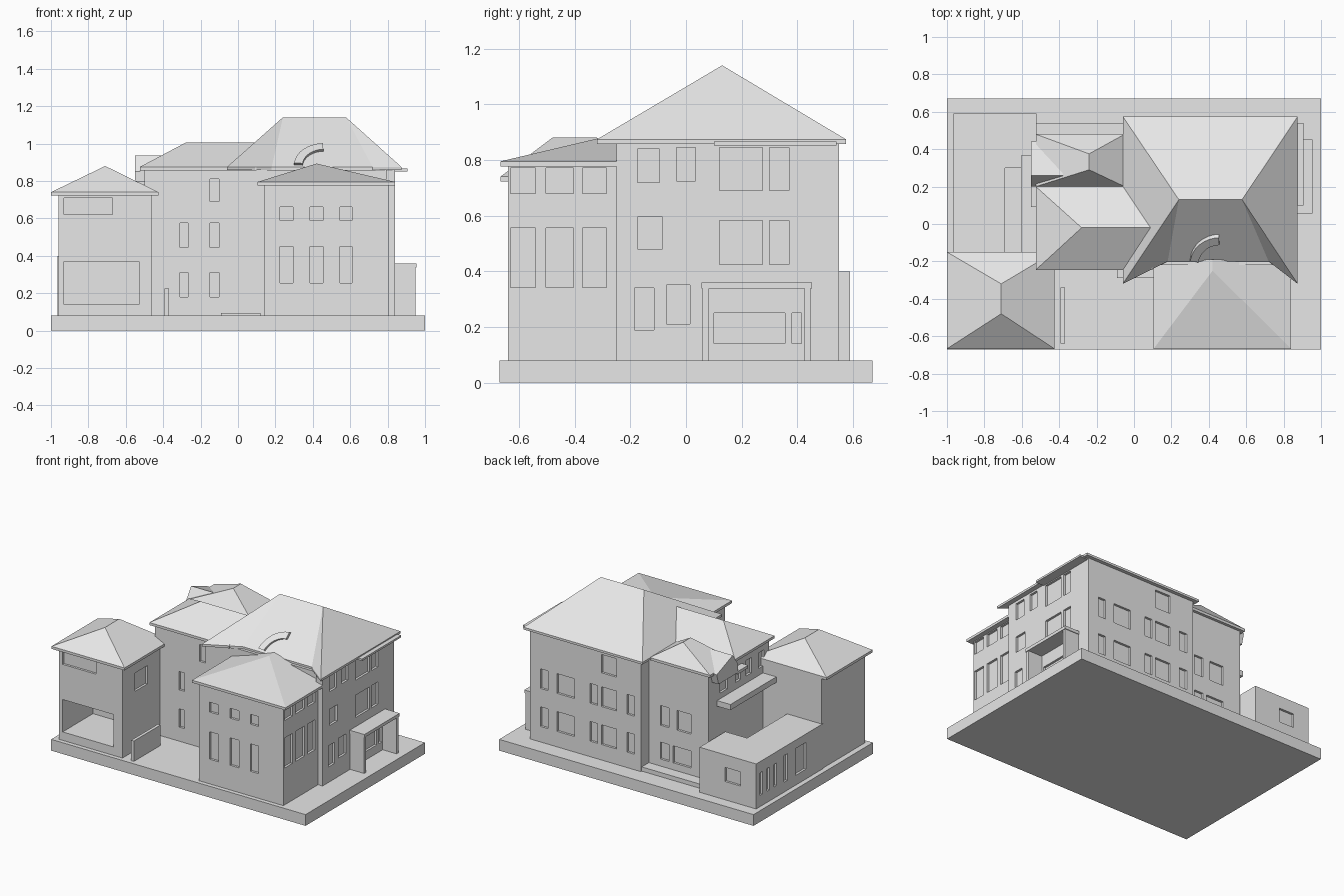
import bpy, bmesh, math
from mathutils import Vector

if "Cube" in bpy.data.objects:
    bpy.data.objects.remove(bpy.data.objects["Cube"])

GREY = (0.8, 0.8, 0.8, 1)
plaster = bpy.data.materials.new("light_grey")
plaster.use_nodes = True
plaster.diffuse_color = GREY
plaster.node_tree.nodes["Principled BSDF"].inputs["Base Color"].default_value = GREY


def add(name, bm):
    bmesh.ops.recalc_face_normals(bm, faces=bm.faces)
    me = bpy.data.meshes.new(name)
    bm.to_mesh(me)
    bm.free()
    me.materials.append(plaster)
    ob = bpy.data.objects.new(name, me)
    bpy.context.collection.objects.link(ob)
    return ob


def fill_box(bm, x, y, z):
    """Box between the given (low, high) pairs."""
    vs = bmesh.ops.create_cube(bm, size=1)["verts"]
    for v in vs:
        v.co = Vector([(p[0] + p[1]) / 2 + c * (p[1] - p[0]) for p, c in zip((x, y, z), v.co)])


def box(name, x, y, z):
    bm = bmesh.new()
    fill_box(bm, x, y, z)
    return add(name, bm)


def hull(name, points):
    bm = bmesh.new()
    for p in points:
        bm.verts.new(p)
    bmesh.ops.convex_hull(bm, input=bm.verts)
    bmesh.ops.dissolve_limit(bm, angle_limit=0.01, verts=bm.verts, edges=bm.edges)
    return add(name, bm)


def hip_roof(name, x, y, eave, ridge, lip=0.018):
    rim = [(a, b, c) for a in x for b in y for c in (eave - lip, eave)]
    return hull(name, rim + ridge)


def cut(ob, cutters):
    """Carve a list of boxes out of a wall block."""
    bm = bmesh.new()
    for c in cutters:
        fill_box(bm, *c)
    tool = add("window_cutter", bm)
    tool.hide_render = True
    mod = ob.modifiers.new("windows", "BOOLEAN")
    mod.operation, mod.solver, mod.object = "DIFFERENCE", "EXACT", tool
    bpy.context.view_layer.objects.active = ob
    bpy.ops.object.modifier_apply(modifier=mod.name)
    bpy.data.objects.remove(tool)


D = 0.016  # window recess depth


def on_x(wall, spans, z):
    return [((wall - D, wall + D), s, z) for s in spans]


def on_y(wall, spans, z):
    return [(s, (wall - D, wall + D), z) for s in spans]


# Ground slab, door step, garden wall and rear plinth
box("ground_slab", (-1, 1), (-0.67, 0.67), (0, 0.08))
box("door_step", (-0.09, 0.12), (-0.29, -0.21), (0.08, 0.093))
box("garden_wall", (-0.392, -0.37), (-0.64, -0.34), (0.08, 0.225))
box("rear_plinth", (-0.52, -0.02), (0.4, 0.54), (0.08, 0.11))

# Corner tower
tower = box("tower_walls", (-0.96, -0.46), (-0.64, -0.15), (0.08, 0.725))
cut(tower, [((-0.93, -0.53), (-0.7, -0.3), (0.14, 0.37))]
    + on_y(-0.64, [(-0.93, -0.67)], (0.62, 0.71))
    + on_x(-0.46, [(-0.5, -0.36)], (0.5, 0.63)))
hip_roof("tower_roof", (-1, -0.425), (-0.667, -0.15), 0.74,
         [(-0.71, -0.48, 0.88), (-0.71, -0.32, 0.88)])

# Low flat-roofed annex
annex = box("annex_rear", (-0.965, -0.52), (0.3, 0.59), (0.08, 0.4))
cut(annex, on_y(0.59, [(-0.84, -0.72)], (0.21, 0.31))
    + on_x(-0.965, [(0.52, 0.55), (0.44, 0.47), (0.36, 0.39)], (0.16, 0.32)))
link = box("annex_link", (-0.965, -0.69), (-0.16, 0.3), (0.08, 0.4))
cut(link, on_x(-0.965, [(0.24, 0.28), (0.03, 0.15)], (0.15, 0.34)))

# Middle building
middle = box("middle_walls", (-0.5, 0.14), (-0.22, 0.2), (0.08, 0.86))
left, centre, right = (-0.31, -0.268), (-0.15, -0.102), (0.038, 0.085)
cut(middle, on_y(-0.22, [centre, right], (0.69, 0.81))
    + on_y(-0.22, [left, centre, right], (0.445, 0.575))
    + on_y(-0.22, [left, centre], (0.18, 0.31))
    + on_y(-0.22, [(0.018, 0.1)], (0.16, 0.31))
    + on_x(-0.5, [(-0.16, -0.1), (-0.02, 0.04), (0.1, 0.16)], (0.69, 0.8)))
hip_roof("middle_roof", (-0.525, 0.1), (-0.245, 0.2), 0.875,
         [(-0.28, -0.02, 1.005), (0.1, -0.02, 1.005)])
box("side_canopy", (-0.605, -0.49), (-0.24, 0.365), (0.6, 0.64))

# Rear wing with its dormer
wing = box("wing_walls", (-0.5, -0.02), (0.19, 0.46), (0.08, 0.86))
cut(wing, on_y(0.46, [(-0.19, -0.12), (-0.36, -0.25)], (0.4, 0.54))
    + on_y(0.46, [(-0.19, -0.12), (-0.36, -0.22)], (0.16, 0.28))
    + on_x(-0.5, [(0.25, 0.33)], (0.68, 0.76)))
hip_roof("wing_roof", (-0.525, -0.05), (0.2, 0.48), 0.87,
         [(-0.24, 0.29, 0.99), (-0.24, 0.375, 0.99)])
hull("dormer", [(x, y, z) for x in (-0.55, -0.38)
                for y, z in ((0.2, 0.79), (0.2, 0.85), (0.26, 0.935), (0.44, 0.865), (0.42, 0.79))])
box("dormer_bracket", (-0.552, -0.5), (0.09, 0.21), (0.78, 0.8))

# Main block
main = box("main_walls", (-0.03, 0.84), (-0.22, 0.55), (0.08, 0.86))
wide, narrow = (0.12, 0.275), (0.3, 0.37)
rear = [(0.7, 0.76), (0.49, 0.63), (0.31, 0.37), (0.16, 0.28), (0.02, 0.08)]
cut(main, on_x(0.84, [(-0.175, -0.095)], (0.72, 0.84))
    + on_x(0.84, [(-0.035, 0.035)], (0.725, 0.845))
    + on_x(0.84, [wide, narrow], (0.69, 0.845))
    + on_x(0.84, [(-0.175, -0.085)], (0.48, 0.595))
    + on_x(0.84, [wide, narrow], (0.425, 0.583))
    + on_x(0.84, [(-0.185, -0.115)], (0.19, 0.34))
    + on_x(0.84, [(-0.07, 0.015)], (0.21, 0.35))
    + on_x(0.84, [(0.1, 0.355), (0.38, 0.415)], (0.14, 0.25))
    + on_y(0.55, [rear[3]], (0.7, 0.83))
    + on_y(0.55, rear, (0.46, 0.6))
    + on_y(0.55, rear, (0.19, 0.33)))
box("main_corner_wall", (0.79, 0.84), (-0.25, -0.21), (0.08, 0.86))
box("side_eave_strip", (0.83, 0.905), (0.1, 0.54), (0.852, 0.866))

# Main roof: front slope is pulled back behind the pavilion
eave = [(-0.06, -0.32), (0.18, -0.2), (0.72, -0.2), (0.875, -0.32), (0.875, 0.575), (-0.06, 0.575)]
bm = bmesh.new()
top = [bm.verts.new((x, y, 0.874)) for x, y in eave]
low = [bm.verts.new((x, y, 0.858)) for x, y in eave]
a, b = (bm.verts.new((x, 0.13, 1.14)) for x in (0.24, 0.578))
fl, m1, m2, fr, br, bl = top
for f in ((a, fl, m1), (a, m1, m2, b), (b, m2, fr), (b, fr, br), (a, b, br, bl), (a, bl, fl)):
    bm.faces.new(f)
for i in range(len(eave)):
    j = (i + 1) % len(eave)
    bm.faces.new((top[i], low[i], low[j], top[j]))
bm.faces.new(low)
add("main_roof", bm)

# Curved roof window lying on the front slope
bm = bmesh.new()
rings = []
for i in range(9):
    t = math.radians(92 + 83 * i / 8)
    ring = []
    for r, lift in ((0.115, -0.012), (0.115, 0.02), (0.16, 0.02), (0.16, -0.012)):
        x, z = 0.46 + r * math.cos(t), 0.875 + 0.72 * r * math.sin(t)
        ring.append(bm.verts.new((x, -0.2 + (z - 0.87) * 1.222 - lift, z + lift * 0.6)))
    rings.append(ring)
for p, q in zip(rings, rings[1:]):
    for k in range(4):
        n = (k + 1) % 4
        bm.faces.new((p[k], p[n], q[n], q[k]))
bm.faces.new(rings[0])
bm.faces.new(rings[-1])
add("curved_roof_window", bm)

# Front pavilion
pavilion = box("pavilion_walls", (0.14, 0.805), (-0.64, -0.2), (0.08, 0.785))
bays = [(0.225, 0.295), (0.385, 0.455), (0.545, 0.61)]
sides = [(-0.63, -0.54), (-0.503, -0.405), (-0.372, -0.285)]
cut(pavilion, on_y(-0.64, bays, (0.59, 0.66))
    + on_y(-0.64, bays, (0.255, 0.45))
    + on_x(0.805, sides, (0.68, 0.772))
    + on_x(0.805, sides, (0.342, 0.555)))
hip_roof("pavilion_roof", (0.105, 0.84), (-0.667, -0.2), 0.795,
         [(0.42, -0.25, 0.893), (0.42, -0.19, 0.893)])

# Side porch
for n, y in (("front", (0.06, 0.082)), ("back", (0.425, 0.447))):
    box("porch_wall_" + n, (0.83, 0.95), y, (0.08, 0.34))
box("porch_roof", (0.83, 0.955), (0.055, 0.452), (0.338, 0.36))
